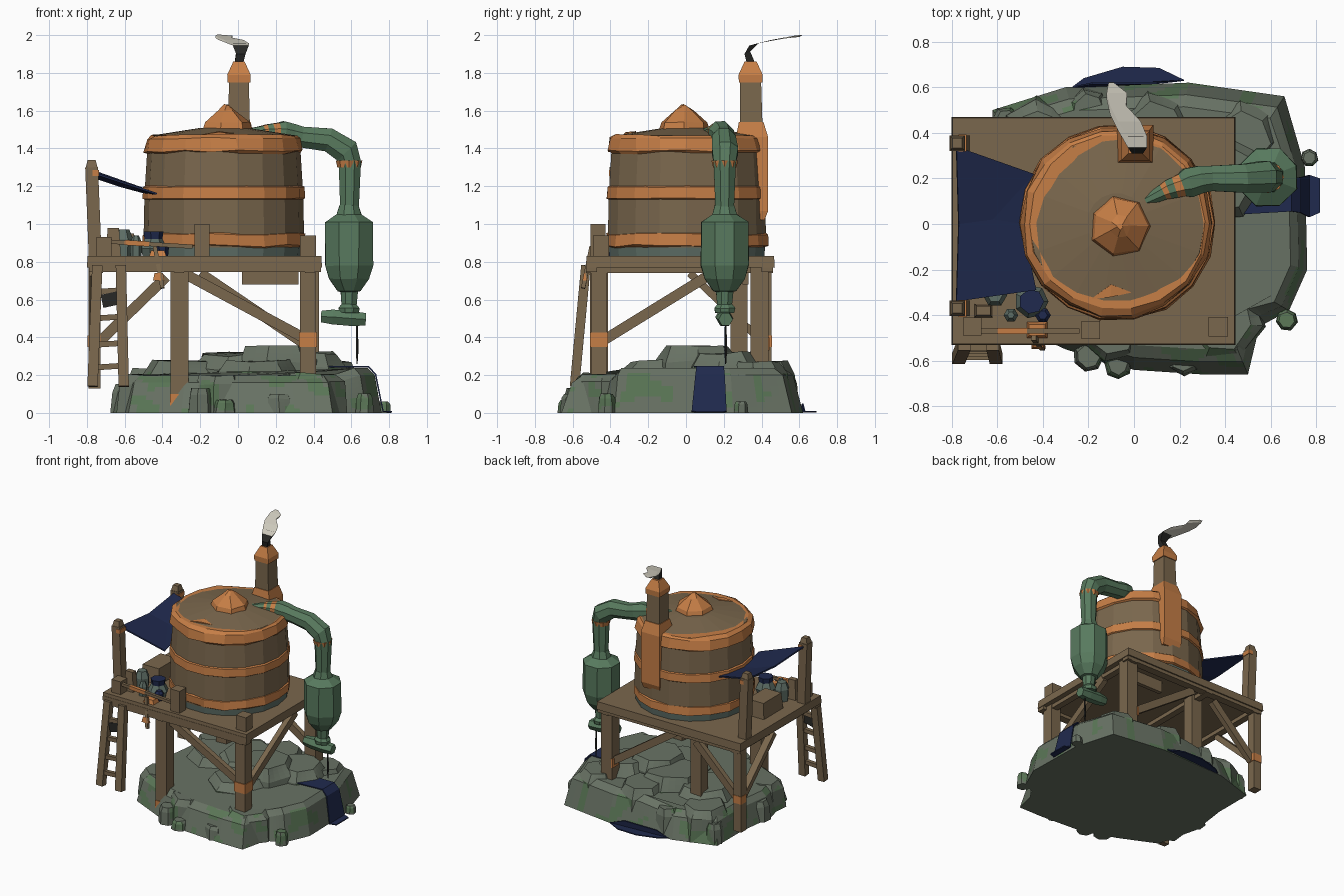
import bpy, bmesh, math, random
from mathutils import Vector, noise
random.seed(4)

def mat(name, r, g, b):
    m = bpy.data.materials.new(name)
    m.diffuse_color = [((c / 255 + .055) / 1.055) ** 2.4 for c in (r, g, b)] + [1]
    return m

WOOD = mat("weathered wood", 122, 103, 77)
COPPER = mat("copper", 198, 126, 70)
PATINA = mat("patina green", 88, 122, 94)
DULL = mat("dull verdigris", 94, 110, 102)
ROCK = mat("grey rock", 104, 114, 100)
MOSS = mat("moss", 90, 118, 86)
BLUE = mat("dark blue", 32, 42, 78)
SOOT = mat("soot black", 40, 40, 38)
SMOKE = mat("pale smoke", 216, 212, 198)

def make(name, verts, faces, mats, idx=None, thick=0):
    me = bpy.data.meshes.new(name)
    me.from_pydata([tuple(v) for v in verts], [], faces)
    for m in mats:
        me.materials.append(m)
    if idx:
        me.polygons.foreach_set("material_index", idx)
    bm = bmesh.new()
    bm.from_mesh(me)
    bmesh.ops.recalc_face_normals(bm, faces=bm.faces)
    bm.to_mesh(me)
    bm.free()
    ob = bpy.data.objects.new(name, me)
    bpy.context.collection.objects.link(ob)
    if thick:
        s = ob.modifiers.new("thickness", 'SOLIDIFY')
        s.thickness, s.offset = thick, 0
    return ob

def skin(name, rings, mats, idx=None):
    """Join equal rings of points; idx gives the material of each segment."""
    n, k = len(rings[0]), len(rings)
    idx = idx or [0] * (k - 1)
    faces, mi = [tuple(range(n)), tuple(range((k - 1) * n, k * n))], [idx[0], idx[-1]]
    for i in range(k - 1):
        for j in range(n):
            a, b = i * n + j, i * n + (j + 1) % n
            faces.append((a, b, b + n, a + n))
            mi.append(idx[i])
    return make(name, [p for r in rings for p in r], faces, mats, mi)

def lathe(name, cx, cy, prof, n, mats, idx=None, jit=0, rot=0):
    rings = []
    for r, z in prof:
        rings.append([Vector((cx + r * math.cos(rot + math.tau * j / n) + random.uniform(-jit, jit),
                              cy + r * math.sin(rot + math.tau * j / n) + random.uniform(-jit, jit),
                              z + random.uniform(-jit, jit) * (z > .02))) for j in range(n)])
    return skin(name, rings, mats, idx)

def tube(name, path, n, mats, idx=None):
    """Path of (x, y, z, radius)."""
    P = [Vector(p[:3]) for p in path]
    rings = []
    for i, p in enumerate(P):
        t = (P[min(i + 1, len(P) - 1)] - P[max(i - 1, 0)]).normalized()
        u = t.cross(Vector((0, 1, 0))).normalized()
        v = t.cross(u)
        rings.append([p + path[i][3] * (u * math.cos(math.tau * (j + .5) / n) + v * math.sin(math.tau * (j + .5) / n))
                      for j in range(n)])
    return skin(name, rings, mats, idx)

def box(name, x0, x1, y0, y1, z0, z1, m, t=0):
    return skin(name, [[(x0, y0, z0), (x1, y0, z0), (x1, y1, z0), (x0, y1, z0)],
                       [(x0 + t, y0 + t, z1), (x1 - t, y0 + t, z1), (x1 - t, y1 - t, z1), (x0 + t, y1 - t, z1)]], [m])

def beam(name, p, q, w, m=WOOD, h=None):
    p, q, h = Vector(p), Vector(q), h or w
    t = (q - p).normalized()
    u = t.cross(Vector((0, 1, 0)) if abs(t.y) < .8 else Vector((1, 0, 0))).normalized()
    v = t.cross(u)
    return skin(name, [[c + u * a * w / 2 + v * b * h / 2 for a, b in ((-1, -1), (1, -1), (1, 1), (-1, 1))]
                       for c in (p, q)], [m])

# --- rocks: fine faces, moss chosen by noise on the lower parts
def mossy(ob, cuts):
    bm = bmesh.new()
    bm.from_mesh(ob.data)
    bmesh.ops.subdivide_edges(bm, edges=bm.edges[:], cuts=cuts, use_grid_fill=True)
    ob.data.materials.append(MOSS)
    for f in bm.faces:
        c = f.calc_center_median()
        if .01 < c.z < .21 and noise.noise(c * 9) > .16:
            f.material_index = 1
    bm.to_mesh(ob.data)
    bm.free()

outline = [(-.62, .5), (-.3, .6), (.0, .61), (.24, .62), (.66, .56), (.75, .25), (.76, -.2), (.68, -.38),
           (.55, -.45), (.5, -.66), (.3, -.66), (0, -.64), (-.3, -.55), (-.58, -.42), (-.66, -.1), (-.62, .2)]
def level(x, y, s, z):
    front = y < -.4
    ys = 1 - (1 - s) * (1.7 if abs(y) > .4 else 1)
    return (.03 + (x - .03) * s, y * ys, z - (.04 if z and (x < -.2 or front) else 0))
mossy(skin("rock_base", [[level(x, y, s, z) for x, y in outline] for s, z in ((1, 0), (.95, .2), (.9, .238))], [ROCK]), 6)
for x, y, r, h in [(.2, .06, .24, .36), (.0, .16, .28, .31), (.38, .2, .22, .32), (.1, -.12, .25, .28), (-.28, .15, .25, .27),
                   (-.5, -.25, .15, .2), (-.42, .36, .2, .23), (-.1, -.46, .16, .2), (.38, -.42, .2, .21),
                   (.1, .4, .19, .27), (.48, .38, .17, .27), (-.2, -.58, .07, .13), (-.07, -.62, .06, .07),
                   (.22, -.59, .08, .1), (.67, -.42, .05, .1), (.77, .29, .04, .06), (-.6, -.05, .08, .15),
                   (-.2, .5, .1, .2), (-.56, .45, .07, .15)]:
    mossy(lathe("boulder", x, y, [(r, 0), (r * .9, h * .75), (r * .7, h)], 7, [ROCK], None, r * .05, x * 9), 3)

# --- water: pool, stream down the right side, puddle behind
prof = [(.43, .243, .04, .2), (.69, .245, .055, .2), (.728, .205, .05, .205), (.768, .008, .03, .215), (.815, .005, .05, .2)]
make("stream", [(x, y, z) for x, z, y0, y1 in prof for y in (y0, y1)],
     [(2 * i, 2 * i + 1, 2 * i + 3, 2 * i + 2) for i in range(4)], [BLUE], None, .008)
make("back_puddle", [(-.27, .6, .006), (-.22, .64, .006), (-.05, .69, .006), (.11, .685, .006), (.22, .63, .006),
                     (.1, .618, .05), (-.18, .618, .05)], [(0, 1, 2, 3, 4), (0, 4, 5, 6)], [BLUE], None, .008)

# --- platform and its frame
box("platform", -.8, .445, -.53, .47, .77, .83, WOOD, .004)
for y in (-.5, .43):
    beam("long_joist", (-.79, y, .775), (.44, y, .775), .06)
for x in (-.74, -.31, .38):
    beam("cross_joist", (x, -.53, .765), (x, .46, .765), .05)
box("hanging_board", .02, .32, .3, .33, .68, .77, WOOD)

# --- legs, some with copper patches
legs = [(-.31, -.46, .04, .095), (.37, -.46, .19, .085), (.38, .39, .2, .095), (-.31, .28, .15, .09), (-.76, .42, .13, .065)]
for x, y, z, w in legs:
    beam("leg", (x, y, z), (x, y, .78), w)
box("leg_patch", .322, .418, -.508, -.413, .35, .425, COPPER)
box("leg_patch", .325, .34, .36, .441, .33, .4, COPPER)
box("leg_patch", -.796, -.724, .39, .456, .35, .41, COPPER)
box("leg_patch", -.36, -.3, -.511, -.46, .04, .1, COPPER)
for p, q in [((-.27, -.45, .73), (.38, -.45, .38)), ((.39, -.46, .37), (.39, .14, .74)), ((-.74, .41, .37), (-.38, .41, .72)),
             ((.36, .4, .36), (-.2, .4, .74)), ((-.76, .4, .38), (-.76, .02, .74))]:
    beam("brace", p, q, .055, WOOD, .04)

# --- ladder
for x0, x1 in ((-.745, -.77), (-.62, -.605)):
    beam("ladder_rail", (x0, -.53, .78), (x1, -.59, .14), .055, WOOD, .05)
for z in (.24, .36, .5, .64):
    y = -.59 + (z - .14) * .094
    beam("ladder_rung", (-.76, y, z), (-.61, y, z + .01), .03)
beam("dark_rag", (-.72, -.55, .59), (-.63, -.55, .61), .07, SOOT, .02)

# --- posts on the platform
beam("short_post", (.37, -.45, .8), (.37, -.45, .94), .085)
beam("short_post", (-.19, -.465, .8), (-.19, -.465, 1.0), .08)
beam("short_post", (-.71, -.45, .8), (-.71, -.45, .93), .08)
for y in (.355, -.37):
    beam("awning_post", (-.755, y, .8), (-.775, y, 1.3), .068)
    lathe("post_tip", -.775, y, [(.045, 1.295), (.03, 1.34)], 4, [WOOD], None, 0, .785)
    box("post_patch", -.77, -.735, y - .037, y + .037, 1.255, 1.285, COPPER)

# --- cloth awning
make("awning_cloth", [(-.78, .34, 1.285), (-.77, 0, 1.25), (-.78, -.34, 1.275), (-.44, .22, 1.165), (-.49, 0, 1.165),
                      (-.43, -.29, 1.16), (-.62, .02, 1.2)],
     [(0, 1, 6), (1, 2, 6), (2, 5, 6), (5, 4, 6), (4, 3, 6), (3, 0, 6)], [BLUE], None, .01)

# --- barrel with copper hoops, lid and knob
BX, BY = -.075, .005
lathe("barrel", BX, BY, [(.415, .82), (.42, .875), (.425, .93), (.42, 1.16), (.405, 1.4), (.395, 1.455), (.12, 1.505)],
      18, [WOOD, DULL], [1, 0, 0, 0, 0, 0])
for z0, z1, r0, r1, j in ((.875, .955, .432, .43, .007), (1.125, 1.205, .43, .426, .002), (1.375, 1.462, .422, .412, .008)):
    lathe("hoop", BX, BY, [(r0 - .02, z0), (r0, z0 + .01), (r1, z1 - .01), (r1 - .025, z1 + .008)], 18, [COPPER], None, j)
lathe("barrel_lid", BX, BY, [(.395, 1.45), (.385, 1.468), (.13, 1.508)], 18, [WOOD])
lathe("lid_knob", -.06, -.01, [(.14, 1.485), (.125, 1.535), (.05, 1.605), (.012, 1.63)], 7, [COPPER], None, .006)
make("bent_flake", [(-.19, -.33, 1.47), (-.1, -.265, 1.487), (-.01, -.3, 1.475), (-.1, -.32, 1.482)],
     [(0, 1, 3), (1, 2, 3)], [COPPER], None, .009)

# --- chimney: copper flue, wooden shaft, copper cap
def stack(name, levels, m):
    skin(name, [[(.005 + sx * hw, cy + sy * hd, z) for sx, sy in ((-1, -1), (1, -1), (1, 1), (-1, 1))]
                for z, hw, cy, hd in levels], [m])
stack("chimney_flue", [(1.02, .07, .4, .015), (1.07, .08, .39, .045), (1.46, .08, .35, .085), (1.54, .062, .345, .065)], COPPER)
stack("chimney_shaft", [(1.52, .058, .345, .06), (1.77, .052, .342, .055)], WOOD)
stack("chimney_cap", [(1.75, .06, .342, .062), (1.79, .062, .342, .064), (1.86, .03, .342, .032)], COPPER)

# --- smoke ribbon
skin("smoke", [[(x - w, y - d, z), (x + w, y - d, z), (x + w, y + d, z + .012), (x - w, y + d, z + .012)]
               for x, y, z, w, d in ((.005, .342, 1.85, .022, .02), (.015, .325, 1.9, .025, .015), (.015, .36, 1.945, .042, .025),
                                     (-.02, .43, 1.962, .05, .02), (-.07, .5, 1.975, .035, .02), (-.075, .56, 1.985, .045, .015),
                                     (-.1, .61, 1.99, .012, .01))], [SOOT, SMOKE], [0, 0, 1, 1, 1, 1])

# --- condenser pipe and flask
tube("condenser_pipe", [(.05, .1, 1.48, .025), (.13, .14, 1.485, .038), (.15, .15, 1.485, .045), (.18, .16, 1.485, .05),
                        (.21, .17, 1.485, .055), (.235, .18, 1.48, .07), (.29, .195, 1.47, .065), (.34, .2, 1.46, .06),
                        (.48, .2, 1.445, .068), (.575, .207, 1.385, .075), (.592, .205, 1.33, .064), (.59, .205, 1.05, .052)],
     8, [PATINA, COPPER], [0, 1, 0, 1, 0, 0, 0, 0, 0, 0, 0])
FX, FY = .588, .205
lathe("pipe_collar", FX, FY, [(.062, 1.3), (.07, 1.335)], 8, [COPPER])
lathe("flask", FX, FY, [(.055, 1.1), (.07, 1.05), (.135, 1.01), (.137, .78), (.115, .71), (.065, .645), (.05, .64), (.042, .575),
                        (.06, .555), (.055, .53)], 8, [PATINA], None, .002, .39)
lathe("flask_collar", FX, FY, [(.054, .645), (.057, .657)], 8, [COPPER])
tube("spout", [(.44, .2, .51, .035), (.5, .2, .508, .045), (.6, .205, .5, .046), (.675, .21, .495, .038)], 6, [PATINA])
lathe("drip", .63, .21, [(.003, .26), (.008, .33), (.005, .46)], 5, [SOOT])

# --- jars, crate and rod on the front left
lathe("large_jar", -.45, -.34, [(.06, .83), (.075, .87), (.05, .92), (.055, .96)], 7, [DULL, BLUE], [0, 0, 1])
lathe("small_jar", -.61, -.31, [(.05, .83), (.055, .92), (.035, .97)], 6, [DULL])
lathe("bottle", -.54, -.4, [(.03, .83), (.032, .9), (.015, .94)], 6, [DULL])
lathe("blue_pot", -.4, -.4, [(.03, .83), (.035, .88), (.02, .9)], 6, [BLUE])
box("crate", -.7, -.54, -.2, .04, .83, .95, WOOD, .01)
beam("rod", (-.74, -.47, .91), (-.24, -.47, .88), .022)
beam("rod_sleeve", (-.6, -.47, .902), (-.47, -.47, .894), .027, COPPER)
beam("hanging_rod", (-.44, -.5, .88), (-.4, -.545, .66), .022)
box("hanging_hook", -.45, -.39, -.548, -.525, .7, .74, COPPER, .008)
box("wood_box", -.7, -.62, -.41, -.35, .83, .98, WOOD, .01)
box("copper_scrap", -.47, -.38, -.5, -.43, .83, .86, COPPER, .01)
